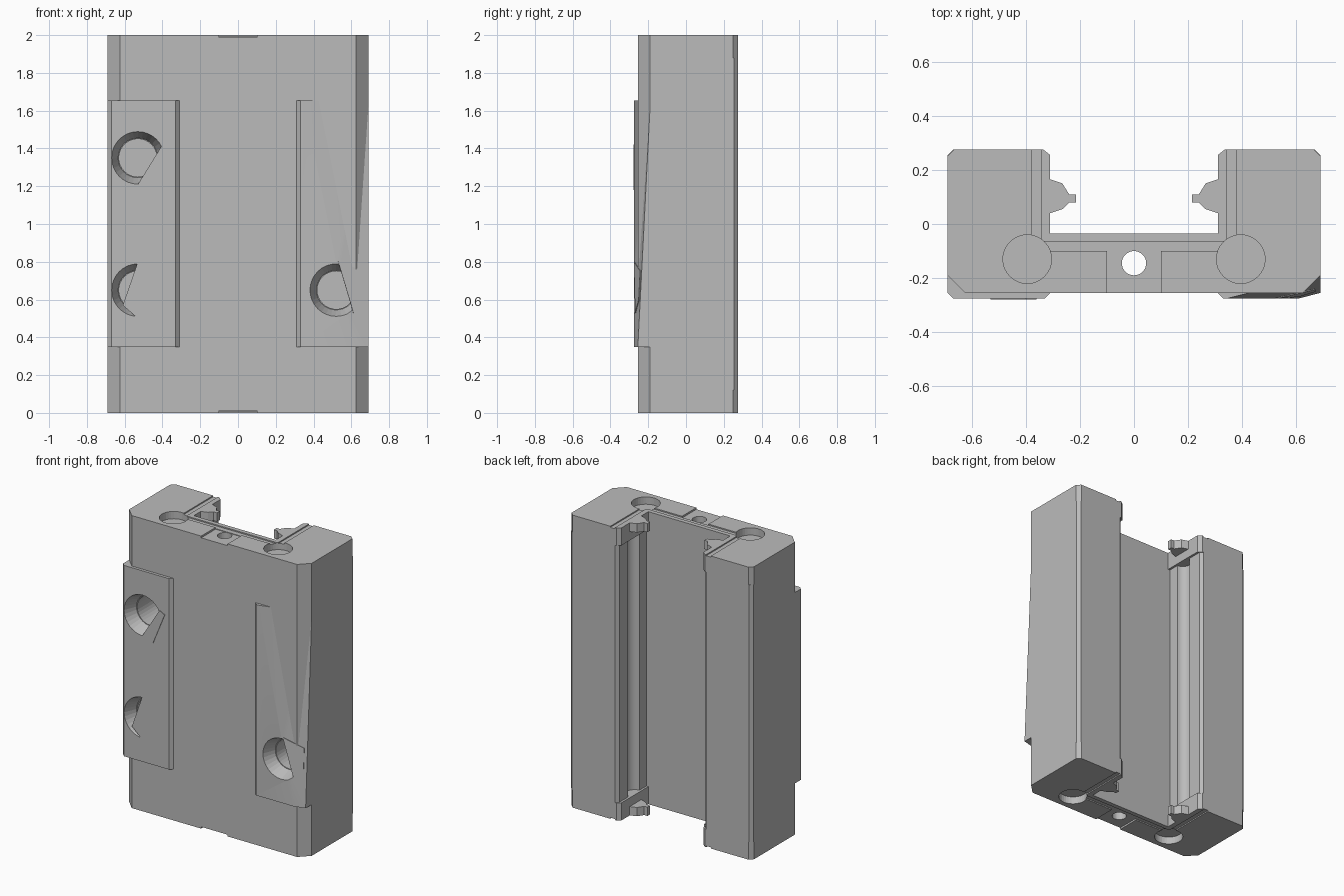
import bpy, bmesh
from math import pi, cos, sin
from mathutils import Matrix, Vector

if "Cube" in bpy.data.objects:
    bpy.data.objects.remove(bpy.data.objects["Cube"])

grey = bpy.data.materials.new("plain_grey")
grey.use_nodes = True
grey.diffuse_color = (0.5, 0.5, 0.5, 1)
grey.node_tree.nodes["Principled BSDF"].inputs["Base Color"].default_value = (0.5, 0.5, 0.5, 1)


def finish(name, bm):
    bmesh.ops.recalc_face_normals(bm, faces=bm.faces)
    mesh = bpy.data.meshes.new(name)
    bm.to_mesh(mesh)
    bm.free()
    mesh.materials.append(grey)
    ob = bpy.data.objects.new(name, mesh)
    bpy.context.collection.objects.link(ob)
    return ob


def prism(name, outline, z0, z1):
    """Extrude an x-y outline upward."""
    bm = bmesh.new()
    face = bm.faces.new([bm.verts.new((x, y, z0)) for x, y in outline])
    up = bmesh.ops.extrude_face_region(bm, geom=[face])["geom"]
    bmesh.ops.translate(bm, verts=[v for v in up if isinstance(v, bmesh.types.BMVert)],
                        vec=(0, 0, z1 - z0))
    return finish(name, bm)


def cone(name, centre, r1, r2, depth, turn=None, sides=32):
    bm = bmesh.new()
    matrix = Matrix.Translation(centre) @ (turn or Matrix.Identity(4))
    bmesh.ops.create_cone(bm, cap_ends=True, segments=sides, radius1=r1, radius2=r2,
                          depth=depth, matrix=matrix)
    return finish(name, bm)


def cut(ob, cutters):
    for c in cutters:
        mod = ob.modifiers.new("cut", 'BOOLEAN')
        mod.operation, mod.solver, mod.object = 'DIFFERENCE', 'EXACT', c
        c.hide_render = True
        c.hide_viewport = True
        c.display_type = 'WIRE'
        c.hide_set(True)


def box(name, x0, x1, y0, y1, z0, z1):
    return prism(name, [(x0, y0), (x1, y0), (x1, y1), (x0, y1)], z0, z1)


def mirrored(half):
    return half + [(-x, y) for x, y in reversed(half)]


def smooth(ob):
    bpy.ops.object.select_all(action='DESELECT')
    ob.select_set(True)
    bpy.context.view_layer.objects.active = ob
    bpy.ops.object.shade_smooth_by_angle(angle=0.5)


HEIGHT, CAP = 2.0, 0.12

# Middle block with a round ball groove in each inner wall
groove = [(0.325 + 0.055 * sin(pi * i / 10), 0.1 - 0.06 * cos(pi * i / 10)) for i in range(11)]
block_half = ([(0.625, -0.255), (0.69, -0.19), (0.69, 0.255), (0.67, 0.275),
               (0.345, 0.275), (0.325, 0.255)] + groove[::-1] + [(0.325, -0.035)])
block = prism("bearing_block", mirrored(block_half), CAP, HEIGHT - CAP)

# Shared lengthwise bore
bore = cone("bore_cutter", (0, -0.145, 1), 0.045, 0.045, 2.4)

# End caps with recessed details and sealing lips
cap_half = [(0.625, -0.255), (0.69, -0.19), (0.69, 0.25), (0.665, 0.275),
            (0.335, 0.275), (0.31, 0.255), (0.31, -0.035)]
lip_half = [(0.33, 0.03), (0.31, 0.04), (0.265, 0.055), (0.24, 0.08), (0.215, 0.08),
            (0.215, 0.11), (0.24, 0.11), (0.265, 0.15), (0.31, 0.165), (0.33, 0.175)]
seal_half = [(0.38, 0.3), (0.345, 0.3), (0.345, -0.065)]
seal_outer = [(0.38, 0.3), (0.38, -0.1)]
for label, z0, end, inward in (("bottom", 0, 0, 1), ("top", HEIGHT - CAP, HEIGHT, -1)):
    cap = prism(label + "_end_cap", mirrored(cap_half), z0, z0 + CAP)
    cutters = [bore, box(label + "_notch_cutter", -0.1, 0.1, -0.3, -0.1,
                         end - 0.012, end + 0.012)]
    seal = [(0.38, 0.3), (0.345, 0.3), (0.345, -0.065)]
    seal += [(-x, y) for x, y in reversed(seal)]
    seal += [(-0.38, -0.1), (0.38, -0.1)]
    cutters.append(prism(label + "_seal_cutter", seal, end - 0.008, end + 0.008))
    for side in (-1, 1):
        cutters.append(cone(label + "_plug_cutter", (side * 0.395, -0.13, end),
                            0.09, 0.09, 0.1))
    cut(cap, cutters)
    lip_z = sorted((end, end + inward * 0.06))
    for name, side in (("left", 1), ("right", -1)):
        prism(f"{label}_{name}_lip", [(side * x, y) for x, y in lip_half], *lip_z)


def slant(x, z):
    """Front surface of the left pad: flat, then sloping back to the outer edge."""
    return max(-0.275, -0.447 + 0.253 * x + 0.051 * z)


# Raised mounting pads
pad_outline = [(0.31, -0.2), (0.31, -0.255), (0.33, -0.275), (0.67, -0.275),
               (0.69, -0.255), (0.69, -0.18), (0.6, -0.18)]
pads = {}
for name, side in (("left", 1), ("right", -1)):
    pads[side] = prism(name + "_mounting_pad", [(side * x, y) for x, y in pad_outline],
                       0.35, 1.655)

# Slice the sloping face on the left pad
bm = bmesh.new()
bm.from_mesh(pads[1].data)
sliced = bmesh.ops.bisect_plane(bm, geom=bm.verts[:] + bm.edges[:] + bm.faces[:],
                                plane_co=(0.52, -0.275, 0.8),
                                plane_no=Vector((0.253, -1, 0.051)), clear_outer=True)
rim = [e for e in sliced["geom_cut"] if isinstance(e, bmesh.types.BMEdge)]
bmesh.ops.holes_fill(bm, edges=rim)
bmesh.ops.recalc_face_normals(bm, faces=bm.faces)
bm.to_mesh(pads[1].data)
bm.free()

# Countersunk bolt holes
forward = Matrix.Rotation(pi / 2, 4, 'X')
hole_cutters = []
for x, z in ((-0.53, 1.35), (-0.53, 0.65), (0.52, 0.65)):
    pair = [cone("countersink_cutter", (x, -0.24, z), 0.105, 0.145, 0.1, forward),
            cone("bolt_hole_cutter", (x, -0.1, z), 0.1, 0.1, 0.3, forward)]
    cut(pads[1 if x > 0 else -1], pair)
    hole_cutters += pair
cut(block, [bore] + hole_cutters)


# Thin flaps partly covering the holes
def flap(name, points, side):
    bm = bmesh.new()
    bm.faces.new([bm.verts.new((x, slant(x, z) if side > 0 else -0.275, z))
                  for x, z in points])
    ob = finish(name, bm)
    ob.modifiers.new("thickness", 'SOLIDIFY').thickness = 0.004
    return ob


flap("upper_right_flap", [(-0.53, 1.21), (-0.40, 1.42), (-0.36, 1.4), (-0.45, 1.18)], -1)
flap("lower_right_flap", [(-0.53, 0.8), (-0.61, 0.57), (-0.53, 0.5),
                          (-0.38, 0.55), (-0.38, 0.75)], -1)
flap("lower_left_flap", [(0.53, 0.8), (0.61, 0.53), (0.67, 0.6), (0.67, 0.75)], 1)

bpy.context.view_layer.update()
for ob in [block] + list(pads.values()):
    smooth(ob)
